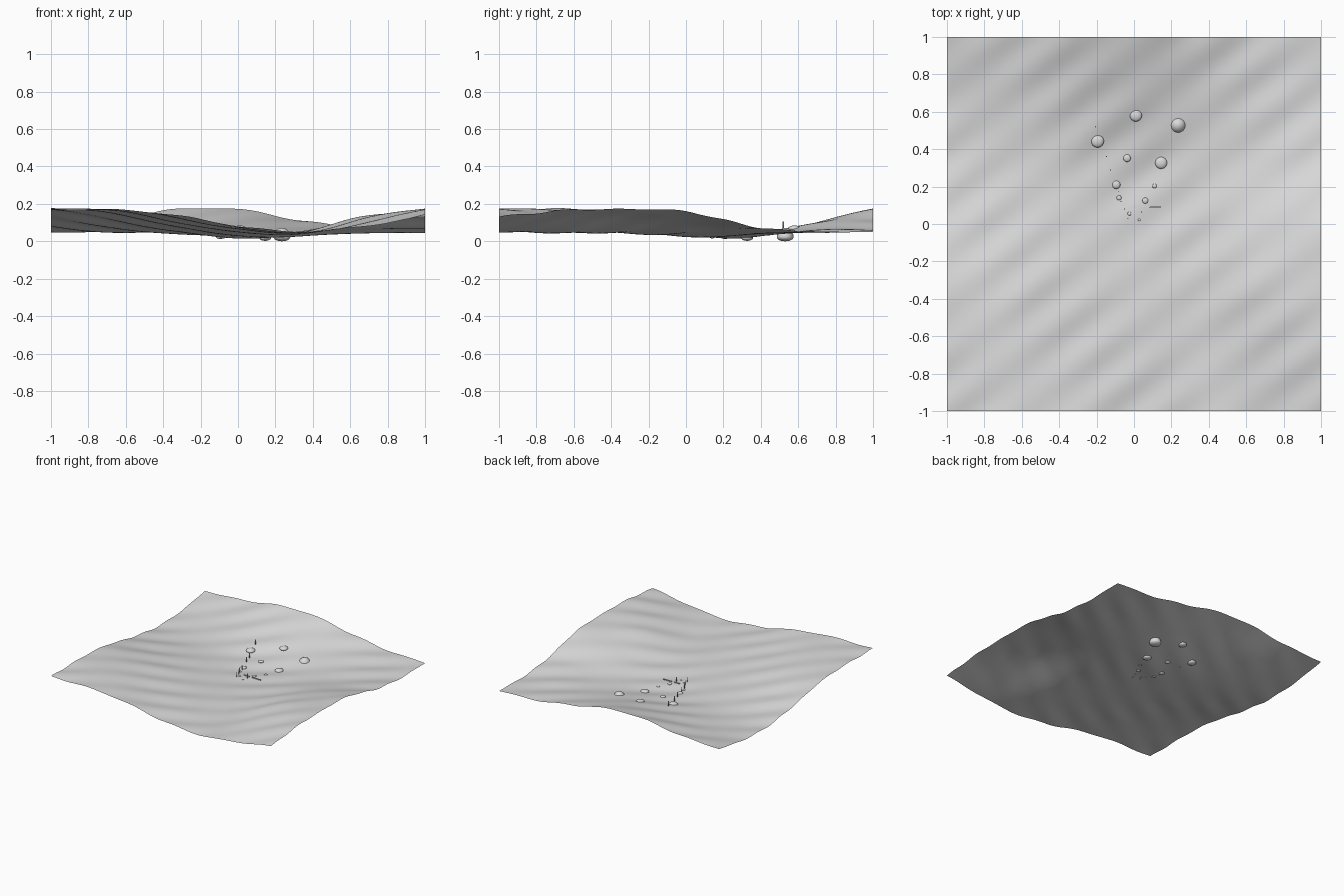
import bpy, bmesh, math
from mathutils import Vector

if "Cube" in bpy.data.objects:
    bpy.data.objects.remove(bpy.data.objects["Cube"])

grey = bpy.data.materials.new("light_grey")
grey.diffuse_color = (0.7, 0.7, 0.7, 1)
grey.use_nodes = True
grey.node_tree.nodes["Principled BSDF"].inputs["Base Color"].default_value = grey.diffuse_color

# Coarse swell heights: rows y = -1..1, columns x = -1..1
SWELL = [
    [.17, .17, .14, .08, .05, .08, .13],
    [.174, .16, .11, .07, .045, .11, .165],
    [.16, .13, .085, .05, .05, .13, .172],
    [.10, .08, .055, .032, .04, .10, .16],
    [.055, .048, .045, .034, .032, .05, .085],
    [.06, .07, .09, .092, .06, .05, .048],
    [.11, .125, .17, .172, .112, .065, .053],
]


def spline(v, t):
    """Catmull-Rom through evenly spaced values, t in -1..1"""
    f = max(0.0, min((t + 1) / 2, 1)) * (len(v) - 1)
    i = min(int(f), len(v) - 2)
    u = f - i
    b, c = v[i], v[i + 1]
    a = v[i - 1] if i else 2 * b - c
    d = v[i + 2] if i + 2 < len(v) else 2 * c - b
    return b + .5 * u * (c - a + u * (2*a - 5*b + 4*c - d + u * (3*(b - c) + d - a)))


def height(x, y):
    swell = spline([spline(row, x) for row in SWELL], y)
    basin = .009 * math.exp(-(((x - .03) / .3) ** 2 + ((y - .3) / .28) ** 2))
    ripple = .0055 * math.sin(26.7 * (-.6 * x + .8 * y)) * (.7 + .3 * math.sin(6 * x + 5 * y))
    return swell - basin + ripple


def finish(bm, name, smooth=True):
    me = bpy.data.meshes.new(name)
    bm.to_mesh(me)
    bm.free()
    me.materials.append(grey)
    me.polygons.foreach_set("use_smooth", [smooth] * len(me.polygons))
    ob = bpy.data.objects.new(name, me)
    bpy.context.collection.objects.link(ob)
    return ob


# Wavy water sheet
bm = bmesh.new()
bmesh.ops.create_grid(bm, x_segments=100, y_segments=100, size=1)
for v in bm.verts:
    v.co.z = height(v.co.x, v.co.y)
finish(bm, "water_sheet")

# Flattened pebbles half sunk in the surface: x, y, radius
PEBBLES = [
    (.235, .53, .045), (.01, .58, .032), (-.195, .443, .034), (.145, .327, .032),
    (-.037, .352, .02), (-.095, .21, .022), (.06, .125, .016), (-.08, .14, .013),
    (.11, .203, .012), (-.025, .055, .01), (.028, .023, .007),
]
for i, (x, y, r) in enumerate(PEBBLES):
    bm = bmesh.new()
    bmesh.ops.create_uvsphere(bm, u_segments=24, v_segments=12, radius=r)
    # the largest pebble rests on the ground
    z = r * .5 if i == 0 else max(height(x, y), r * .5)
    for v in bm.verts:
        v.co = Vector((x + v.co.x, y + v.co.y, z + v.co.z * .5))
    if i == 0:
        for v in bm.verts:
            if v.co.z > z:
                v.co.z += (height(x, y) - z) * (v.co.z - z) / (r * .5)
    finish(bm, "pebble")

# Thin upright reeds
REEDS = [(-.205, .52), (-.147, .36), (-.125, .288), (-.083, .175), (-.07, .12),
         (-.05, .08), (-.033, .03), (.04, .065)]
for x, y in REEDS:
    bm = bmesh.new()
    bmesh.ops.create_cone(bm, cap_ends=True, segments=8, radius1=.003, radius2=.003, depth=.04)
    bmesh.ops.translate(bm, verts=bm.verts, vec=(x, y, height(x, y) + .018))
    finish(bm, "reed")

# Two thin floating rods
for x0, x1 in ((-.005, .045), (.065, .145)):
    bm = bmesh.new()
    bmesh.ops.create_cube(bm, size=1)
    z = max(height(x0, .09), height(x1, .09)) + .004
    for v in bm.verts:
        v.co = Vector(((x0 + x1) / 2 + v.co.x * (x1 - x0), .09 + v.co.y * .006, z + v.co.z * .006))
    finish(bm, "rod", False)
